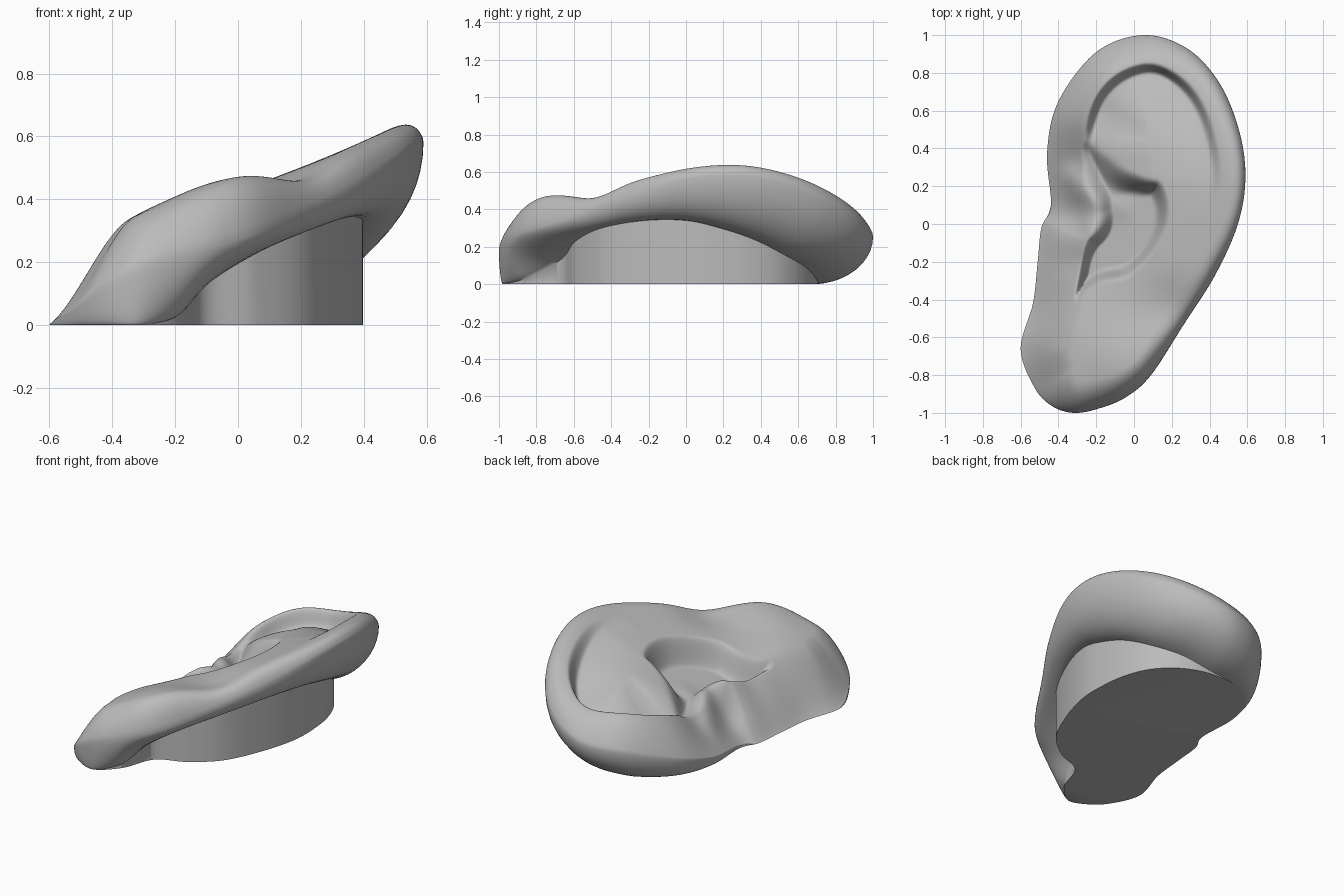
import bpy
import bmesh
import math
from mathutils import Vector, kdtree

cube = bpy.data.objects.get("Cube")
if cube:
    bpy.data.objects.remove(cube, do_unlink=True)

# Rim outline x, y, z, then the neck it flares from: x, y and crease height
RIM = [
    (.05, 1, .25, 0, .7, .02), (.28, .93, .33, .17, .64, .09),
    (.45, .75, .44, .3, .52, .16), (.555, .5, .54, .37, .36, .24),
    (.59, .25, .58, .395, .18, .3), (.55, 0, .56, .39, 0, .34),
    (.43, -.27, .47, .33, -.22, .34), (.265, -.53, .38, .22, -.45, .3),
    (.09, -.8, .3, .06, -.59, .23), (-.04, -.915, .26, -.11, -.67, .13),
    (-.18, -.975, .22, -.19, -.86, .03),
    (-.32, -1, .18, -.31, -.975, 0), (-.44, -.96, .12, -.42, -.945, 0),
    (-.53, -.86, .05, -.525, -.85, 0),
    (-.6, -.66, 0, -.6, -.66, 0), (-.535, -.42, 0, -.535, -.42, 0),
    (-.51, -.2, 0, -.51, -.2, 0), (-.49, -.02, 0, -.49, -.02, 0),
    (-.44, .1, .02, -.44, .1, 0), (-.46, .38, .06, -.44, .37, 0),
    (-.4, .65, .13, -.36, .58, 0), (-.2, .91, .21, -.2, .69, 0),
]
HELIX_EDGE = [(-.26, .34), (-.26, .5), (-.2, .68), (-.08, .8), (.08, .85),
              (.22, .8), (.34, .68), (.42, .5), (.46, .27), (.42, .03)]
CONCHA_EDGE = [(-.26, .43), (-.08, .31), (.06, .24), (.14, .21), (.175, .1),
               (.16, -.03), (.08, -.17), (-.03, -.27), (-.16, -.3),
               (-.25, -.35), (-.31, -.4), (-.29, -.25), (-.26, -.1),
               (-.24, -.04), (-.28, .06), (-.27, .28)]
CRUS = [(-.34, .24), (-.24, .16), (-.12, .1), (.02, .08)]


def spline(points, count, closed):
    """Catmull-Rom samples through points of any dimension."""
    n = len(points)
    spans = n if closed else n - 1
    pick = (lambda i: points[i % n]) if closed else (lambda i: points[max(0, min(n - 1, i))])
    out = []
    for k in range(count):
        f = k * spans / (count if closed else count - 1)
        i = min(int(f), spans - 1)
        t = f - i
        out.append([b + .5 * t * (c - a + t * (2 * a - 5 * b + 4 * c - d + t * (3 * (b - c) + d - a)))
                    for a, b, c, d in zip(*(pick(i + j) for j in (-1, 0, 1, 2)))])
    return out


class Guide:
    """Curve that reports distance, inside flag and position along it."""

    def __init__(self, points, closed, count=1000):
        self.pts = spline(points, count, closed)
        self.tree = kdtree.KDTree(count)
        for i, p in enumerate(self.pts):
            self.tree.insert((p[0], p[1], 0), i)
        self.tree.balance()

    def near(self, x, y):
        co, i, dist = self.tree.find((x, y, 0))
        last = len(self.pts) - 1
        a = self.pts[max(i - 1, 0)]
        b = self.pts[min(i + 1, last)]
        side = (b[0] - a[0]) * (y - co.y) - (b[1] - a[1]) * (x - co.x)
        return dist, side < 0, i / last


def step(v):
    v = max(0, min(1, v))
    return v * v * (3 - 2 * v)


def bump(x, y, cx, cy, size):
    return math.exp(-((x - cx) ** 2 + (y - cy) ** 2) / size ** 2)


outline = Guide(RIM, True, 1600)
helix = Guide(HELIX_EDGE, False)
concha = Guide(CONCHA_EDGE, True)
crus = Guide(CRUS, False)


def height(x, y):
    # Tilted dish with raised lobe and upper helix, lowered face side
    z = .43 + .33 * x + .15 * x * x - .2 * max(0, y - .2) ** 2
    z -= .9 * max(0, -x - .25) ** 2
    z += .05 * bump(x, y, -.09, -.73, .22) + .07 * bump(x, y, -.15, .82, .25)
    z -= .12 * bump(x, y, -.34, .28, .2) + .04 * bump(x, y, .2, -.46, .16)
    # Valley between helix and tragus, low tragus and the notch below it
    z -= .1 * bump(x, y, -.33, .04, .11) + .08 * bump(x, y, -.33, -.2, .16)
    z -= .02 * bump(x, y, -.36, -.4, .1)
    # Groove under the helix
    d, inside, u = helix.near(x, y)
    if inside:
        fade = step(5 * u) * step(2.5 * (1 - u))
        z -= .12 * fade * step(d / .05) * math.exp(-(d / .24) ** 2)
    # Concha bowl and the crus running into it
    d, inside, u = concha.near(x, y)
    if inside:
        floor = min(z, .27 + .4 * x)
        wall = .06 + .09 * bump(x, y, -.08, .3, .18) + .16 * bump(x, y, -.2, .06, .13)
        z += (floor - z) * step((d + .005) / wall)
    d, inside, u = crus.near(x, y)
    z += .05 * (1 - u) * math.exp(-(d / .07) ** 2)
    # Rolled rim
    d, inside, u = outline.near(x, y)
    edge = max(0, outline.pts[round(u * (len(outline.pts) - 1))][2])
    face = 1 - min(edge / .3, 1)
    roll = min(d / (.12 + .14 * face), 1)
    return edge + (z - edge) * math.sin(math.pi / 2 * roll ** (.6 + .5 * face ** 2))


SIDES, RINGS, UNDER = 300, 110, 10
rim = spline(RIM, SIDES, True)
loops = []

# Neck wall, then the convex underside of the flare
loops.append([Vector((p[3], p[4], 0)) for p in rim])
for k in range(UNDER):
    a = math.pi / 2 * k / UNDER
    loop = []
    for x, y, z, bx, by, cz in rim:
        z, cz = max(z, 0), max(cz, 0)
        out, up = math.sin(a), 1 - math.cos(a)
        loop.append(Vector((bx + (x - bx) * out, by + (y - by) * out, cz + (z - cz) * up)))
    loops.append(loop)

# Front surface, shrinking toward the middle of the concha
mid = Vector((0, -.02))
for k in range(RINGS):
    t = (k / RINGS) ** 1.25
    loop = []
    for p in rim:
        q = Vector(p[:2]).lerp(mid, t)
        z = p[2] if k == 0 else height(q.x, q.y)
        loop.append(Vector((q.x, q.y, max(z, 0))))
    loops.append(loop)

bm = bmesh.new()
rows = [[bm.verts.new(co) for co in loop] for loop in loops]
for lower, upper in zip(rows, rows[1:]):
    for i in range(SIDES):
        j = (i + 1) % SIDES
        bm.faces.new((lower[i], upper[i], upper[j], lower[j]))
tip = bm.verts.new((mid.x, mid.y, height(mid.x, mid.y)))
for i in range(SIDES):
    bm.faces.new((rows[-1][i], tip, rows[-1][(i + 1) % SIDES]))
bm.faces.new(rows[0])

# Soften the sculpted surface, keeping the rim and the base
for _ in range(4):
    bmesh.ops.smooth_vert(bm, verts=[v for row in rows[UNDER + 4:] for v in row], factor=.5,
                          use_axis_x=True, use_axis_y=True, use_axis_z=True)
bmesh.ops.remove_doubles(bm, verts=bm.verts, dist=.0005)
bmesh.ops.recalc_face_normals(bm, faces=bm.faces)

mesh = bpy.data.meshes.new("ear")
bm.to_mesh(mesh)
bm.free()
ear = bpy.data.objects.new("ear", mesh)
bpy.context.collection.objects.link(ear)

grey = bpy.data.materials.new("plain grey")
grey.use_nodes = True
grey.diffuse_color = (.5, .5, .5, 1)
grey.node_tree.nodes["Principled BSDF"].inputs["Base Color"].default_value = (.5, .5, .5, 1)
mesh.materials.append(grey)

bpy.ops.object.select_all(action="DESELECT")
ear.select_set(True)
bpy.context.view_layer.objects.active = ear
bpy.ops.object.shade_smooth_by_angle(angle=math.radians(60))
